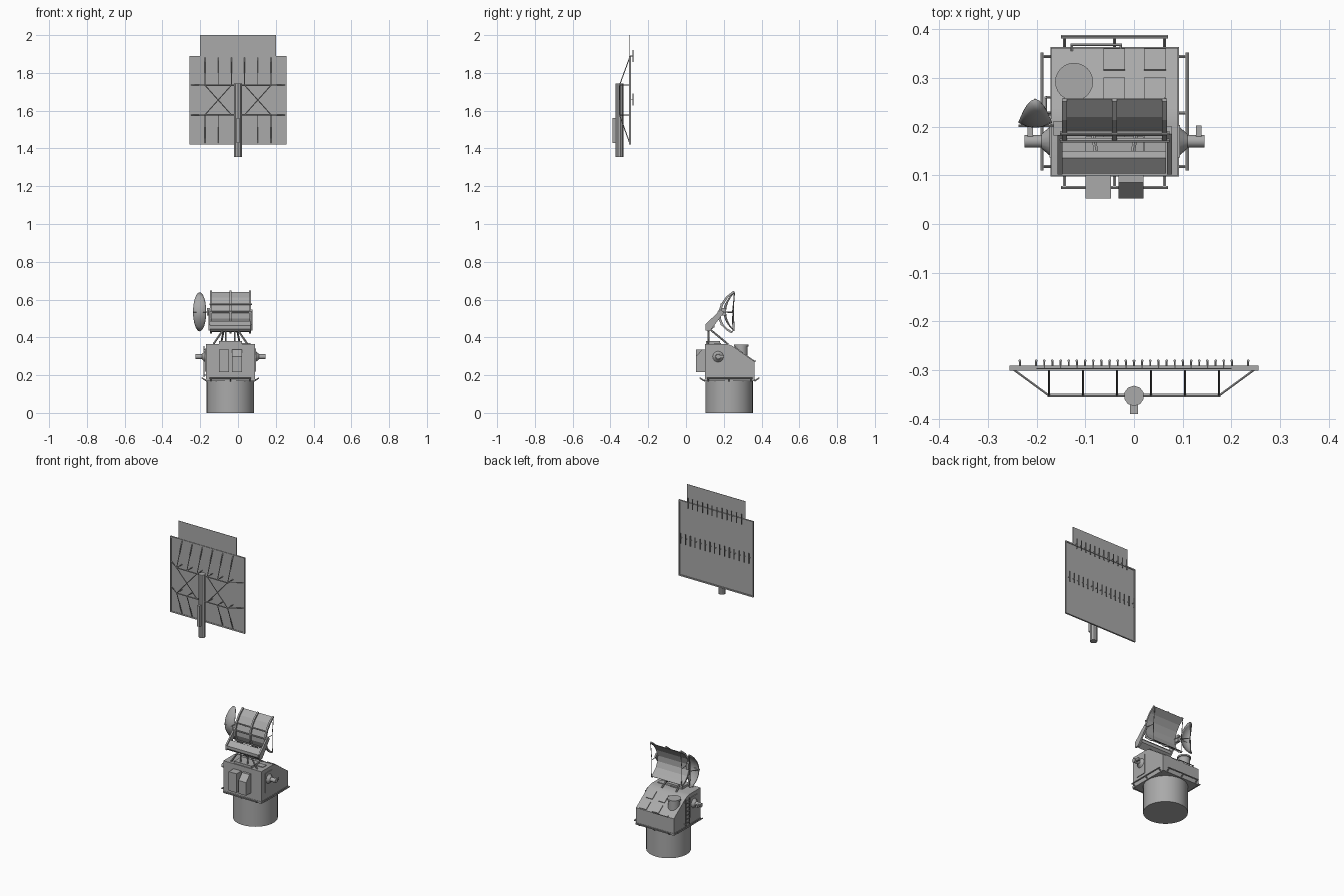
import bpy, bmesh, math
from mathutils import Vector, Matrix

cube = bpy.data.objects.get("Cube")
if cube:
    bpy.data.objects.remove(cube, do_unlink=True)

grey = bpy.data.materials.new("naval_grey")
grey.use_nodes = True
COL = (0.4, 0.4, 0.4, 1)
grey.diffuse_color = COL
bsdf = next(n for n in grey.node_tree.nodes if n.type == 'BSDF_PRINCIPLED')
bsdf.inputs["Base Color"].default_value = COL


def finish(name, bm, smooth=False):
    bmesh.ops.recalc_face_normals(bm, faces=bm.faces[:])
    me = bpy.data.meshes.new(name)
    bm.to_mesh(me)
    bm.free()
    me.materials.append(grey)
    ob = bpy.data.objects.new(name, me)
    bpy.context.collection.objects.link(ob)
    if smooth:
        bpy.ops.object.select_all(action='DESELECT')
        ob.select_set(True)
        bpy.context.view_layer.objects.active = ob
        bpy.ops.object.shade_smooth_by_angle(angle=math.radians(35))
    return ob


def add_box(bm, x, y, z):
    c = Vector(((x[0] + x[1]) / 2, (y[0] + y[1]) / 2, (z[0] + z[1]) / 2))
    s = Matrix.Diagonal((x[1] - x[0], y[1] - y[0], z[1] - z[0], 1))
    bmesh.ops.create_cube(bm, size=1, matrix=Matrix.Translation(c) @ s)


def add_rod(bm, a, b, r, r2=None, sides=6):
    a, b = Vector(a), Vector(b)
    rot = (b - a).to_track_quat('Z', 'Y').to_matrix().to_4x4()
    bmesh.ops.create_cone(bm, cap_ends=True, segments=sides, radius1=r,
                          radius2=r if r2 is None else r2, depth=(b - a).length,
                          matrix=Matrix.Translation((a + b) / 2) @ rot)


def add_profile(bm, pts, x0, x1):
    """Extrude a (y, z) outline from x0 to x1."""
    f = bm.faces.new([bm.verts.new((x0, y, z)) for y, z in pts])
    g = bmesh.ops.extrude_face_region(bm, geom=[f])["geom"]
    bmesh.ops.translate(bm, vec=(x1 - x0, 0, 0),
                        verts=[v for v in g if isinstance(v, bmesh.types.BMVert)])


def boxes(name, *dims):
    bm = bmesh.new()
    for d in dims:
        add_box(bm, *d)
    return finish(name, bm)


def rods(name, pairs, r, sides=6):
    bm = bmesh.new()
    for a, b in pairs:
        add_rod(bm, a, b, r, sides=sides)
    return finish(name, bm, sides > 8)


# ---- Upper aerial: flat screen, edge frame and dipoles
PY = -0.297
W, LO, HI = 0.256, 1.42, 1.89
boxes("screen", ((-W, W), (PY - .002, PY + .002), (LO, HI)),
      ((-.2, .2), (PY - .001, PY + .001), (HI, 2.0)))
boxes("screen_frame",
      *[((-W, W), (-.301, -.291), (z - .004, z + .004)) for z in (LO + .004, HI - .004)],
      *[((x - .004, x + .004), (-.301, -.291), (LO, HI)) for x in (-W + .004, W - .004)])
bm = bmesh.new()
for count, z in ((12, HI), (15, 1.66)):
    for i in range(count):
        x = (i - (count - 1) / 2) * .0335
        add_rod(bm, (x, PY, z), (x, -.281, z), .0022)
        add_rod(bm, (x, -.281, z - .032), (x, -.281, z + .032), .003)
finish("dipoles", bm)

# ---- Support truss in front of the screen
TY, TZ, BZ = -.352, 1.735, 1.578
pairs = []
for s in (-1, 1):
    for x in (.035 * s, .105 * s, .175 * s):
        pairs.append(((x, TY, TZ), (x, PY, HI - .005)))
        if abs(x) > .05:
            pairs.append(((x, TY, BZ), (x, PY, LO + .005)))
        for z in (TZ, BZ):
            pairs.append(((x, TY, z), (x, PY, z)))
    for z in (TZ, BZ):
        pairs.append(((.175 * s, TY, z), (.25 * s, PY, z)))
    pairs.append(((.035 * s, TY, TZ), (.175 * s, TY, BZ)))
    pairs.append(((.175 * s, TY, TZ), (.035 * s, TY, BZ)))
rods("truss_struts", pairs, .0025)
rods("truss_beams", [((-.178, TY, z), (.178, TY, z)) for z in (TZ, BZ)], .004)
rods("aerial_mast", [((0, -.353, 1.355), (0, -.353, 1.745))], .021, 10)
boxes("mast_box", ((-.008, .008), (-.39, -.36), (1.43, 1.56)))

# ---- Lower mount: drum and cabin
CX, CY = -.04, .228
rods("base_drum", [((CX, CY, 0), (CX, CY, .18))], .126, 40)
bm = bmesh.new()
add_profile(bm, [(.10, .178), (.10, .366), (.205, .366), (.225, .363), (.248, .353),
                 (.362, .272), (.362, .178)], -.17, .09)
finish("cabin", bm, True)

# Front lockers, one with a sloping lid
boxes("front_locker", ((-.10, -.047), (.052, .105), (.217, .335)))
bm = bmesh.new()
add_profile(bm, [(.052, .217), (.052, .298), (.085, .335), (.105, .335), (.105, .217)],
            -.032, .02)
finish("front_sloped_locker", bm)

# Roof hatch and roof plates following the slope
bm = bmesh.new()
add_rod(bm, (-.123, .292, .28), (-.123, .292, .352), .034, sides=24)
add_rod(bm, (-.123, .292, .352), (-.123, .292, .362), .039, sides=24)
finish("roof_hatch", bm, True)


def roof(y):
    return .353 - (y - .248) * .081 / .114


bm = bmesh.new()
for x in (-.063, .021):
    for y in (.255, .315):
        add_profile(bm, [(y, roof(y)), (y + .044, roof(y + .044)),
                         (y + .046, roof(y + .044) + .004), (y + .002, roof(y) + .004)],
                    x, x + .045)
    add_box(bm, (x, x + .045), (.15, .185), (.364, .37))
finish("roof_plates", bm)

# Handrail above the rear wall
rods("rear_handrail", [((-.13, .368, .275), (-.025, .368, .275)),
                       ((-.128, .368, .275), (-.128, .355, .275)),
                       ((-.027, .368, .275), (-.027, .355, .275))], .003)

# Guard rails round the cabin floor
bm = bmesh.new()
for y, wall in ((.075, .10), (.385, .362)):
    add_rod(bm, (-.15, y, .184), (.07, y, .184), .004)
    for x in (-.143, CX, .063):
        add_rod(bm, (x, wall, .168), (x, y, .184), .0035)
for x, wall in ((-.189, -.165), (.109, .085)):
    add_rod(bm, (x, .11, .184), (x, .352, .184), .004)
    for y in (.118, CY, .344):
        add_rod(bm, (wall, y, .168), (x, y, .184), .0035)
add_box(bm, (-.172, .092), (.098, .364), (.168, .18))
finish("floor_rails", bm)

# Side sights: cone, barrel and bracket on each side wall
bm = bmesh.new()
for s in (-1, 1):
    def px(d):
        return CX + s * d
    add_rod(bm, (px(.128), .17, .298), (px(.15), .17, .298), .034, .015, 16)
    add_rod(bm, (px(.145), .17, .298), (px(.185), .17, .298), .013, sides=16)
    add_box(bm, sorted((px(.167), px(.179))), (.17, .202), (.29, .306))
    add_box(bm, sorted((px(.128), px(.134))), (.137, .203), (.22, .342))
finish("side_sights", bm, True)

# Ladder on the right wall
rods("ladder", [((-.181, y, .19), (-.181, y, .355)) for y in (.225, .26)]
     + [((-.181, .225, .205 + i * .024), (-.181, .26, .205 + i * .024)) for i in range(6)]
     + [((-.165, y, z), (-.181, y, z)) for y in (.225, .26) for z in (.2, .335)], .0028)

# ---- Pedestal legs and tilted feed trough
boxes("pedestal_plate", ((-.10, .02), (.105, .18), (.364, .38)))
rods("pedestal_legs", [((-.13, .118, .364), (-.075, .12, .445)),
                       ((.05, .118, .364), (-.005, .12, .445)),
                       ((-.065, .12, .364), (-.065, .12, .445)),
                       ((-.017, .12, .364), (-.017, .12, .445)),
                       ((-.075, .13, .44), (-.09, .222, .364)),
                       ((-.005, .13, .44), (.01, .222, .364))], .005)
bm = bmesh.new()
add_profile(bm, [(.104, .445), (.118, .43), (.15, .453), (.15, .472), (.136, .487),
                 (.104, .462)], -.147, .066)
finish("feed_trough", bm)
bm = bmesh.new()
for x in (-.157, .068):
    add_profile(bm, [(.102, .435), (.128, .435), (.2, .53), (.185, .548), (.102, .468)],
                x, x + .01)
finish("trough_arms", bm)

# ---- Curved reflector: bent sheet, ribs, cross bars and stays
ARC = [(.258, .638), (.222, .61), (.198, .575), (.184, .535), (.184, .50),
       (.198, .468), (.222, .444), (.248, .43)]


def offset(d, fwd=0):
    n = len(ARC)
    return [(y - d * (1 - abs(i - 3.5) / 6), z + d * .6 * (3.5 - i) / 3.5)
            for i, (y, z) in enumerate(ARC[:n])]


def strip(bm, d, x0, x1):
    outer = offset(d)
    for i in range(len(ARC) - 1):
        add_profile(bm, [ARC[i], ARC[i + 1], outer[i + 1], outer[i]], x0, x1)


bm = bmesh.new()
strip(bm, .003, -.147, .066)
finish("reflector_sheet", bm, True)
bm = bmesh.new()
for x in (-.143, CX, .063):
    strip(bm, .015, x - .005, x + .005)
finish("reflector_ribs", bm)
rods("reflector_bars", [((-.152, y, z), (.073, y, z)) for y, z in
                        ((.187, .575), (.172, .535), (.186, .468))], .005)
rods("reflector_stays", [((x, y, z), (x, .245, .53)) for x in (-.143, .063)
                         for y, z in (ARC[0], ARC[3], ARC[-1])], .002)

# ---- Narrow oval dish beside the reflector
DX, DZ = -.203, .535
bm = bmesh.new()
bmesh.ops.create_grid(bm, x_segments=2, y_segments=2, size=.1)
bm.clear()
rings, seg = 5, 24
centre = bm.verts.new((DX, .2, DZ))
prev = None
for k in range(1, rings + 1):
    r = k / rings
    ring = []
    for j in range(seg):
        a = math.tau * j / seg
        u, v = r * math.cos(a), r * math.sin(a)
        ring.append(bm.verts.new((DX + .034 * u, .2 + .01 * u * u + .055 * v * v, DZ + .102 * v)))
    for j in range(seg):
        m = (j + 1) % seg
        bm.faces.new((centre, ring[j], ring[m]) if prev is None
                     else (prev[j], ring[j], ring[m], prev[m]))
    prev = ring
dish = finish("oval_dish", bm, True)
mod = dish.modifiers.new("thickness", 'SOLIDIFY')
mod.thickness, mod.offset = .004, 0
rods("dish_stays", [((DX, .255, DZ + s * .098), (DX, .25, DZ)) for s in (-1, 1)]
     + [((DX + s * .032, .21, DZ), (DX, .25, DZ)) for s in (-1, 1)]
     + [((DX - .034, .202, DZ), (-.145, .202, DZ))], .0028)
boxes("dish_bracket", ((-.165, -.147), (.182, .212), (.515, .555)))
